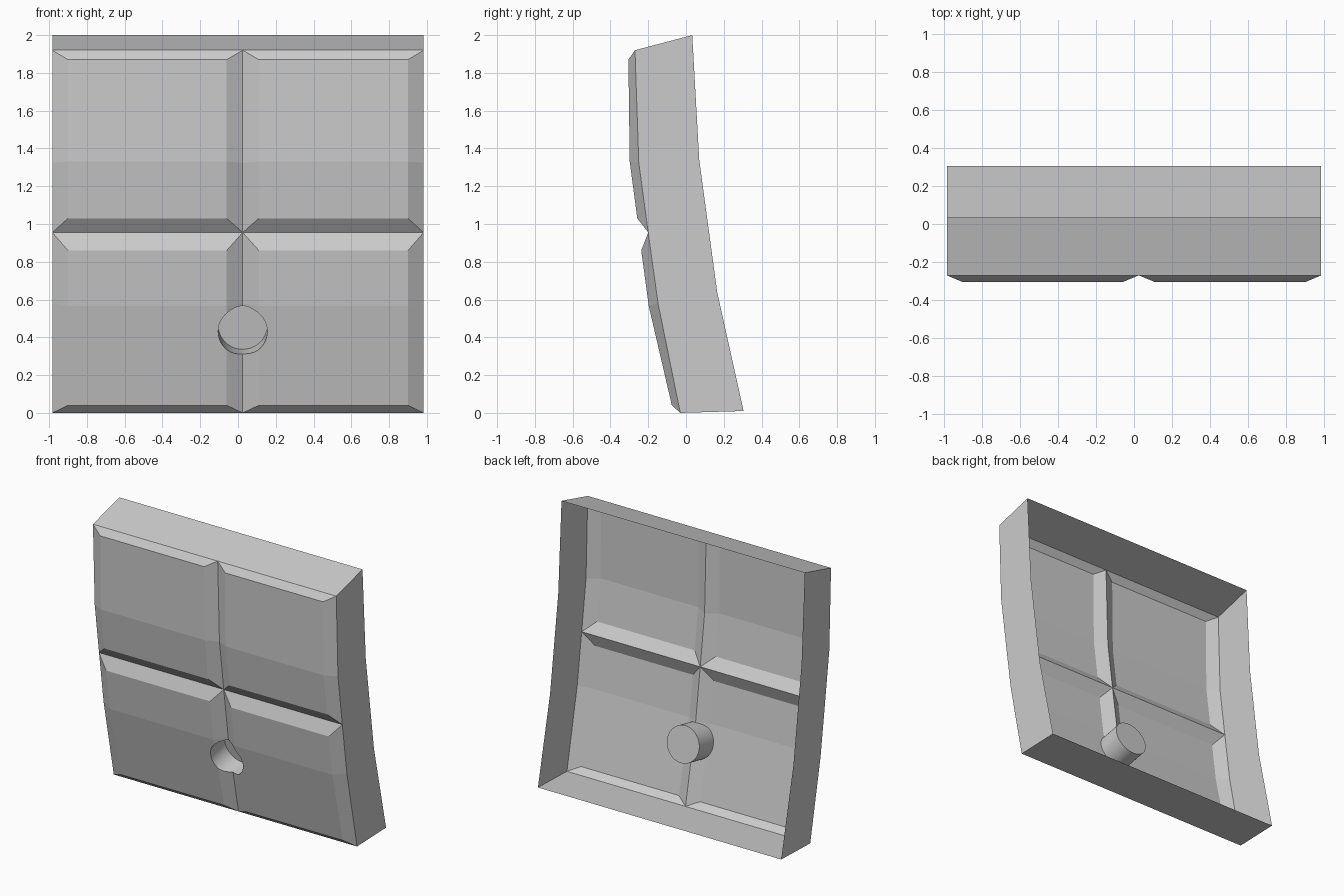
import bpy, bmesh
from math import radians, atan2
from mathutils import Vector, Matrix

if "Cube" in bpy.data.objects:
    bpy.data.objects.remove(bpy.data.objects["Cube"])

W, SEAM = 0.983, 0.025
cols = [(-W, SEAM, -0.90, -0.06), (SEAM, W, 0.11, 0.90)]   # seam left/right, pad left/right
# (y, z) profiles, top to bottom: seam lines and raised pads
rows = [([(-0.27, 1.92), (-0.25, 1.325), (-0.20, 0.955)],
         [(-0.305, 1.87), (-0.298, 1.33), (-0.258, 1.03)]),
        ([(-0.20, 0.955), (-0.148, 0.58), (-0.03, 0.0)],
         [(-0.237, 0.86), (-0.197, 0.565), (-0.075, 0.04)])]
back = [(0.033, 2.0), (0.07, 1.34), (0.165, 0.64), (0.305, 0.01)]

bm = bmesh.new()


def face(*pts):
    bm.faces.new([bm.verts.new(p) for p in pts])


def at(x, p):
    return (x, p[0], p[1])


# four raised pads with mitred bevels
for xl, xr, pl, pr in cols:
    for s, p in rows:
        face(at(xl, s[0]), at(pl, p[0]), at(pr, p[0]), at(xr, s[0]))
        face(at(xl, s[2]), at(xr, s[2]), at(pr, p[2]), at(pl, p[2]))
        for i in range(2):
            face(at(pl, p[i]), at(pl, p[i+1]), at(pr, p[i+1]), at(pr, p[i]))
            face(at(xl, s[i]), at(xl, s[i+1]), at(pl, p[i+1]), at(pl, p[i]))
            face(at(pr, p[i]), at(pr, p[i+1]), at(xr, s[i+1]), at(xr, s[i]))

# side, top and bottom skirts, plus a temporary back for the boolean
front = rows[0][0] + rows[1][0][1:]
for x in (-W, W):
    face(*[at(x, p) for p in front + back[::-1]])
for f, b in ((front[0], back[0]), (front[-1], back[-1])):
    face(at(-W, f), at(SEAM, f), at(W, f), at(W, b), at(-W, b))
for a, b in zip(back, back[1:]):
    face(at(-W, a), at(W, a), at(W, b), at(-W, b))

bmesh.ops.remove_doubles(bm, verts=bm.verts, dist=1e-4)
bmesh.ops.recalc_face_normals(bm, faces=bm.faces)
me = bpy.data.meshes.new("curved_panel")
bm.to_mesh(me)
bm.free()
panel = bpy.data.objects.new("curved_panel", me)
bpy.context.collection.objects.link(panel)

# round blind pocket, cut square to the lower slope
R, DEPTH = 0.13, 0.12
tilt = atan2(0.118, 0.58)
axis = Matrix.Rotation(tilt, 3, 'X') @ Vector((0, 1, 0))
mouth = Vector((SEAM, -0.12, 0.44))
bpy.ops.mesh.primitive_cylinder_add(vertices=40, radius=R, depth=0.5,
                                    location=mouth + axis * (DEPTH - 0.25),
                                    rotation=(radians(90) + tilt, 0, 0))
cutter = bpy.context.object
cutter.name = "pocket_cutter"
mod = panel.modifiers.new("pocket", 'BOOLEAN')
mod.operation = 'DIFFERENCE'
mod.solver = 'EXACT'
mod.object = cutter
dg = bpy.context.evaluated_depsgraph_get()
cut = bpy.data.meshes.new_from_object(panel.evaluated_get(dg))
panel.modifiers.clear()
panel.data = cut
bpy.data.objects.remove(cutter)

# open the back and smooth the pocket wall
bm = bmesh.new()
bm.from_mesh(cut)
bmesh.ops.delete(bm, geom=[f for f in bm.faces if f.normal.y > 0.7], context='FACES')
for f in bm.faces:
    on_wall = all(abs((v.co - mouth).cross(axis).length - R) < 2e-3 for v in f.verts)
    f.smooth = on_wall and abs(f.normal.dot(axis)) < 0.1
bm.to_mesh(cut)
bm.free()
